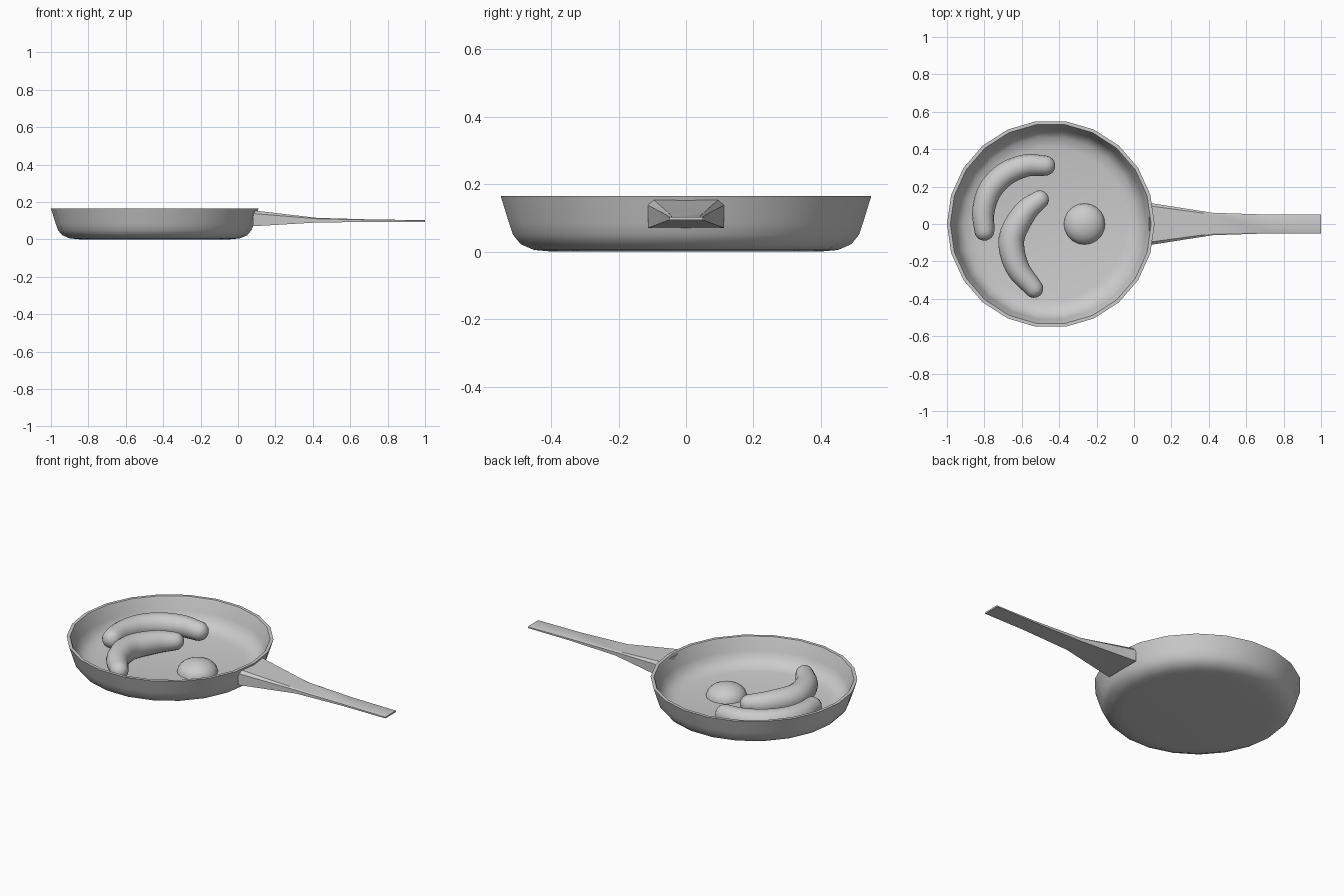
import bpy, bmesh
from math import sin, cos, pi, radians
from mathutils import Vector

if "Cube" in bpy.data.objects:
    bpy.data.objects.remove(bpy.data.objects["Cube"])


def make_object(name, rings, close_rings=False, angle=40):
    """Skin a list of equal-length point rings, capping both ends."""
    bm = bmesh.new()
    vr = [[bm.verts.new(p) for p in ring] for ring in rings]
    n = len(vr[0])
    for a, b in zip(vr, vr[1:]):
        for i in range(n):
            j = (i + 1) % n
            bm.faces.new((a[i], a[j], b[j], b[i]))
    bm.faces.new(vr[0][::-1])
    bm.faces.new(vr[-1])
    bmesh.ops.recalc_face_normals(bm, faces=bm.faces)
    mesh = bpy.data.meshes.new(name)
    bm.to_mesh(mesh)
    bm.free()
    ob = bpy.data.objects.new(name, mesh)
    bpy.context.collection.objects.link(ob)
    bpy.ops.object.select_all(action='DESELECT')
    ob.select_set(True)
    bpy.context.view_layer.objects.active = ob
    bpy.ops.object.shade_smooth_by_angle(angle=radians(angle))
    return ob


def lathe(name, profile, centre, sides, angle=40):
    rings = [[(centre + r * cos(2 * pi * i / sides), r * sin(2 * pi * i / sides), z)
              for i in range(sides)] for r, z in profile]
    return make_object(name, rings, angle=angle)


def spline(pts, steps=5):
    """Smooth path through the given points."""
    p = [2 * pts[0] - pts[1]] + pts + [2 * pts[-1] - pts[-2]]
    out = []
    for k in range(1, len(p) - 2):
        a, b, c, d = p[k - 1:k + 3]
        for s in range(steps):
            t = s / steps
            out.append(0.5 * (2 * b + (c - a) * t + (2 * a - 5 * b + 4 * c - d) * t**2
                              + (3 * b - a - 3 * c + d) * t**3))
    return out + [pts[-1]]


def sausage(name, pts, r_mid, r_end, z, sides=16):
    path = spline([Vector((x, y, z)) for x, y in pts])
    n = len(path) - 1
    t0 = (path[1] - path[0]).normalized()
    t1 = (path[-1] - path[-2]).normalized()
    stations = []
    caps = [radians(a) for a in (85, 65, 45, 22)]
    for a in caps:
        stations.append((path[0] - t0 * r_end * sin(a), t0, r_end * cos(a)))
    for i, p in enumerate(path):
        t = (path[min(i + 1, n)] - path[max(i - 1, 0)]).normalized()
        stations.append((p, t, r_end + (r_mid - r_end) * sin(pi * i / n)))
    for a in caps[::-1]:
        stations.append((path[-1] + t1 * r_end * sin(a), t1, r_end * cos(a)))
    up = Vector((0, 0, 1))
    rings = []
    for p, t, r in stations:
        side = t.cross(up)
        rings.append([p + r * (side * cos(2 * pi * i / sides) + up * sin(2 * pi * i / sides))
                      for i in range(sides)])
    return make_object(name, rings, angle=60)


# Pan body: outside, rim, then inside
lathe("pan_body", [
    (0.40, 0.0), (0.455, 0.005), (0.495, 0.022), (0.518, 0.05), (0.53, 0.085), (0.555, 0.165),
    (0.537, 0.165), (0.532, 0.155), (0.513, 0.09), (0.497, 0.055), (0.465, 0.027), (0.41, 0.015),
], -0.445, 22)

# Handle: tapered bar with chamfered upper edges (x, half width, bottom, top)
sections = []
for x, w, lo, hi in [(0.08, 0.113, 0.07, 0.155), (0.42, 0.06, 0.09, 0.115),
                     (0.72, 0.05, 0.093, 0.106), (1.0, 0.05, 0.094, 0.103)]:
    mid, top = lo + 0.8 * (hi - lo), 0.86 * w
    sections.append([(x, -w, lo), (x, w, lo), (x, w, mid), (x, top, hi), (x, -top, hi), (x, -w, mid)])
make_object("handle", sections, angle=25)

# Two curved sausages
sausage("outer_sausage", [(-0.475, 0.312), (-0.58, 0.312), (-0.69, 0.265), (-0.77, 0.18),
                          (-0.805, 0.07), (-0.80, -0.035)], 0.064, 0.054, 0.079)
sausage("inner_sausage", [(-0.505, 0.13), (-0.585, 0.06), (-0.655, -0.08), (-0.625, -0.23),
                          (-0.535, -0.345)], 0.069, 0.05, 0.08)

# Egg yolk: low dome on the pan floor
dome = [(0.11 * cos(radians(a)), 0.015 + 0.07 * sin(radians(a))) for a in (0, 15, 30, 45, 60, 75, 87)]
lathe("egg_yolk", dome, -0.265, 20, angle=50)
